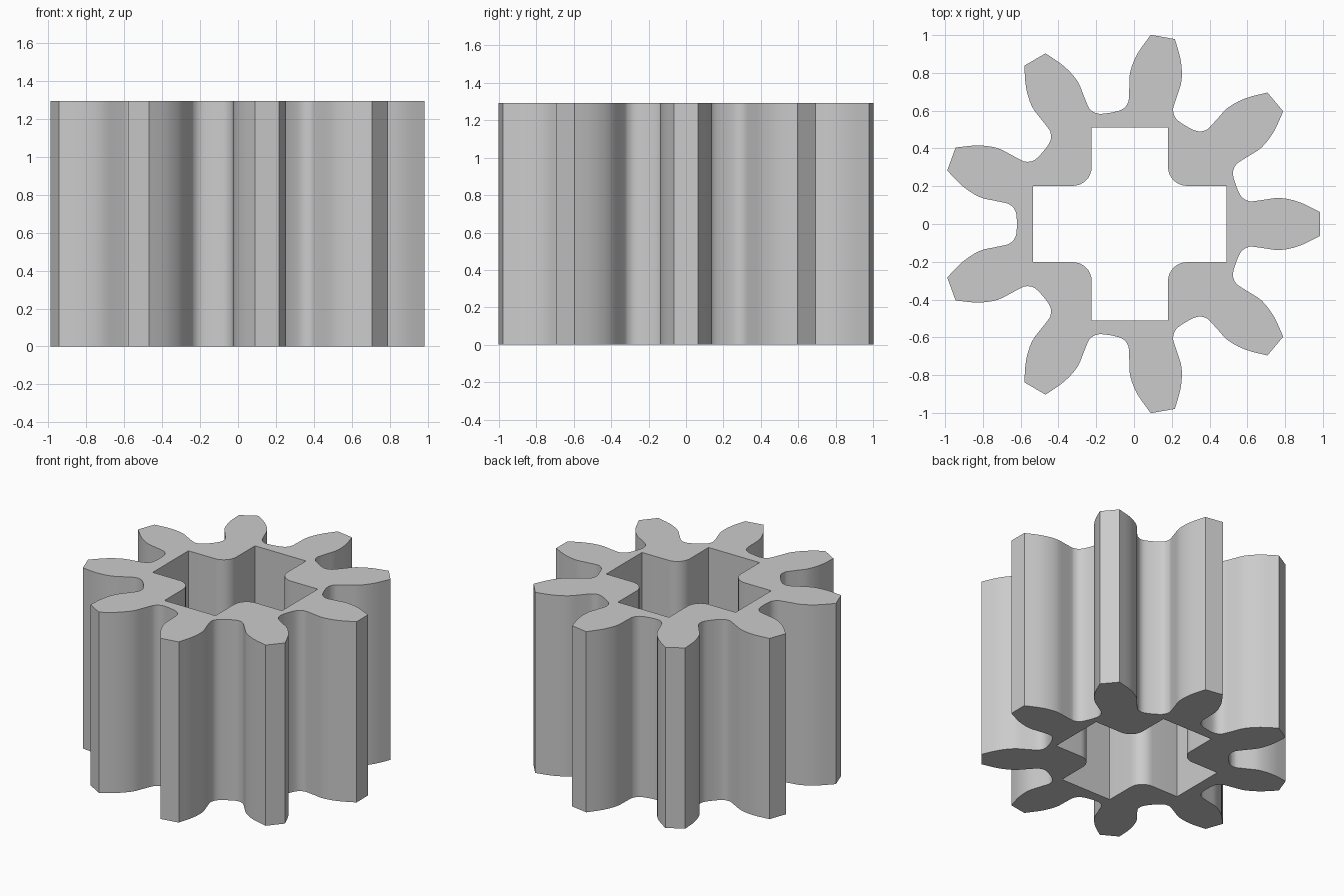
import bpy
import bmesh
from math import cos, sin, pi, radians
from mathutils import Vector

if "Cube" in bpy.data.objects:
    bpy.data.objects.remove(bpy.data.objects["Cube"])

TEETH = 9
HEIGHT = 1.293
CENTRE_X = -0.022
ARM_LENGTH, ARM_HALF, CORNER = 0.512, 0.202, 0.1

# Half of one gap between teeth, from tip corner to root (along, across the gap axis)
HALF_GAP = [(0.967, 0.283), (0.883, 0.198), (0.796, 0.143), (0.719, 0.124),
            (0.654, 0.110), (0.632, 0.100), (0.612, 0.080), (0.601, 0.050), (0.598, 0)]


def rotate(p, angle):
    return Vector((p[0] * cos(angle) - p[1] * sin(angle),
                   p[0] * sin(angle) + p[1] * cos(angle)))


def spline(points, steps):
    """Smooth curve through the points."""
    pts = [Vector(p) for p in points]
    pts = [2 * pts[0] - pts[1]] + pts + [2 * pts[-1] - pts[-2]]
    out = []
    for a, b, c, d in zip(pts, pts[1:], pts[2:], pts[3:]):
        for i in range(steps):
            t = i / steps
            out.append(0.5 * (2 * b + (c - a) * t + (2 * a - 5 * b + 4 * c - d) * t ** 2
                              + (3 * b - a - 3 * c + d) * t ** 3))
    return out + [pts[-2]]


# Outer outline: the gap repeated around, its ends joined by flat tooth tips
gap = spline([(u, -v) for u, v in HALF_GAP] + HALF_GAP[-2::-1], 3)
outer = [rotate(p, 2 * pi * (k + 0.5) / TEETH) for k in range(TEETH) for p in gap]

# Cross-shaped bore: square arm ends and rounded inner corners
quarter = [(ARM_LENGTH, -ARM_HALF), (ARM_LENGTH, ARM_HALF)]
for i in range(9):
    a = radians(270 - 90 * i / 8)
    quarter.append((ARM_HALF + CORNER + CORNER * cos(a), ARM_HALF + CORNER + CORNER * sin(a)))
bore = [rotate(p, k * pi / 2) for k in range(4) for p in quarter]

# Fill between the outlines and extrude
bm = bmesh.new()
edges = []
for loop in (outer, bore):
    verts = [bm.verts.new((p.x + CENTRE_X, p.y, 0)) for p in loop]
    edges += [bm.edges.new((a, b)) for a, b in zip(verts, verts[1:] + verts[:1])]
bmesh.ops.triangle_fill(bm, edges=edges, use_beauty=True, use_dissolve=False)
top = bmesh.ops.extrude_face_region(bm, geom=bm.faces[:], use_keep_orig=True)
bmesh.ops.translate(bm, vec=(0, 0, HEIGHT),
                    verts=[g for g in top["geom"] if isinstance(g, bmesh.types.BMVert)])
bmesh.ops.recalc_face_normals(bm, faces=bm.faces[:])

mesh = bpy.data.meshes.new("pinion_gear")
bm.to_mesh(mesh)
bm.free()
gear = bpy.data.objects.new("pinion_gear", mesh)
bpy.context.collection.objects.link(gear)

# Plain grey material
grey = bpy.data.materials.new("light_grey")
grey.use_nodes = True
colour = (0.6, 0.6, 0.6, 1)
grey.diffuse_color = colour
grey.node_tree.nodes["Principled BSDF"].inputs["Base Color"].default_value = colour
mesh.materials.append(grey)

bpy.ops.object.select_all(action="DESELECT")
gear.select_set(True)
bpy.context.view_layer.objects.active = gear
bpy.ops.object.shade_smooth_by_angle(angle=radians(30))
